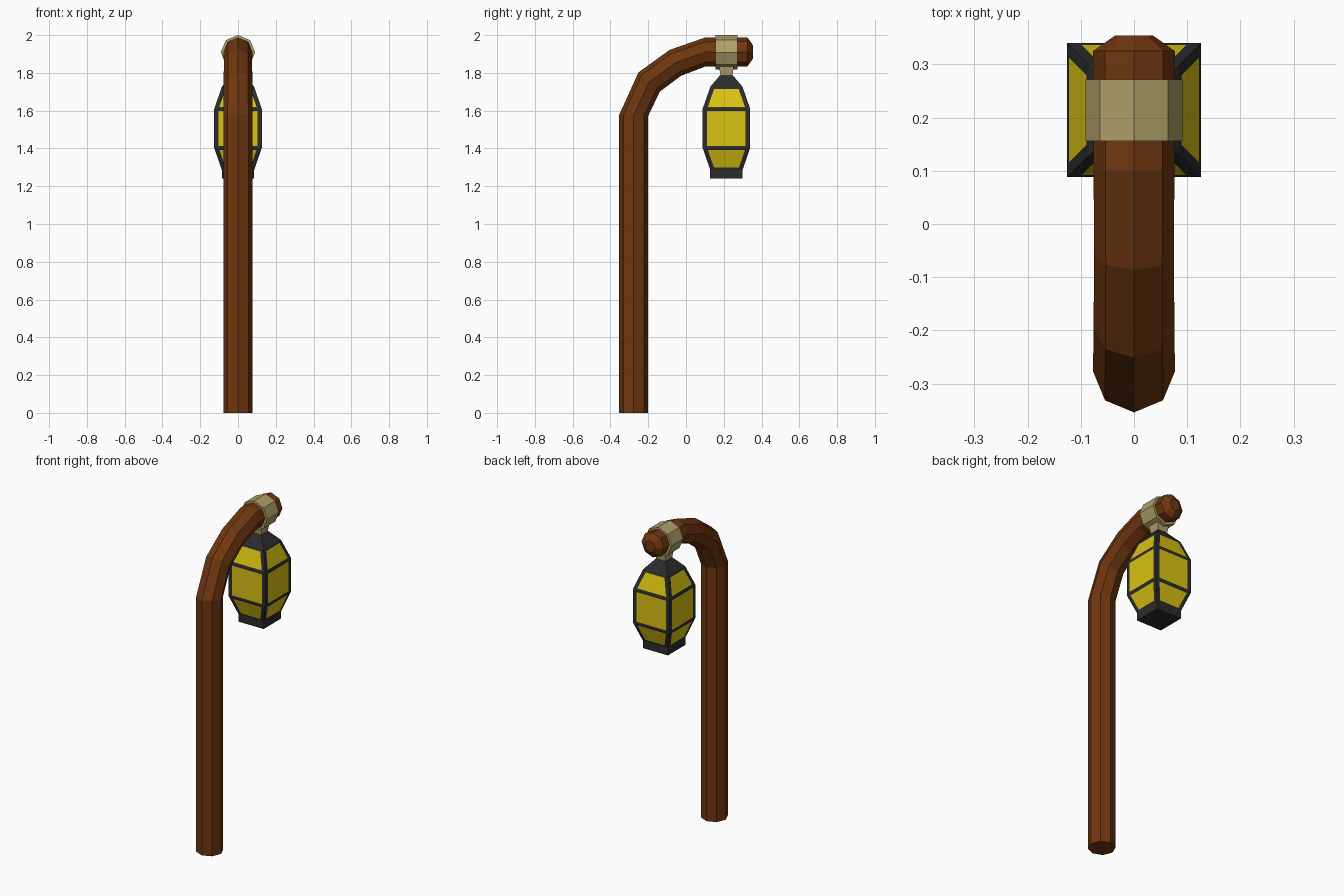
import bpy, bmesh, math
from mathutils import Vector

if "Cube" in bpy.data.objects:
    bpy.data.objects.remove(bpy.data.objects["Cube"])


def material(name, rgb):
    m = bpy.data.materials.new(name)
    m.diffuse_color = (*rgb, 1)
    m.use_nodes = True
    m.node_tree.nodes["Principled BSDF"].inputs["Base Color"].default_value = m.diffuse_color
    return m


wood = material("brown wood", (0.16, 0.038, 0.005))
tan = material("tan strap", (0.42, 0.35, 0.14))
iron = material("dark iron", (0.025, 0.025, 0.027))
glass = material("yellow glass", (0.70, 0.54, 0.006))


def finish(name, bm, mats):
    bmesh.ops.remove_doubles(bm, verts=bm.verts, dist=1e-5)
    bmesh.ops.recalc_face_normals(bm, faces=bm.faces)
    me = bpy.data.meshes.new(name)
    bm.to_mesh(me)
    bm.free()
    for m in mats:
        me.materials.append(m)
    ob = bpy.data.objects.new(name, me)
    bpy.context.collection.objects.link(ob)
    return ob


def loft(name, rings, mat):
    """Skin a list of point rings and cap both ends."""
    bm = bmesh.new()
    vs = [[bm.verts.new(p) for p in r] for r in rings]
    n = len(vs[0])
    for a, b in zip(vs, vs[1:]):
        for i in range(n):
            bm.faces.new((a[i], a[(i + 1) % n], b[(i + 1) % n], b[i]))
    bm.faces.new(vs[0])
    bm.faces.new(vs[-1])
    return finish(name, bm, [mat])


def octagon(y, z, r, tilt):
    """Ring across a path in the YZ plane; tilt is the path's angle above +y."""
    side = Vector((1, 0, 0))
    up = Vector((0, -math.sin(tilt), math.cos(tilt)))
    return [Vector((0, y, z)) + r * (side * math.cos(k * math.pi / 4) + up * math.sin(k * math.pi / 4))
            for k in range(8)]


LY = 0.214  # lantern centre in y


def square(h, z):
    return [Vector((sx * h, LY + sy * h, z)) for sx, sy in ((-1, -1), (1, -1), (1, 1), (-1, 1))]


# Bent post: y, z, radius, path angle
path = [(-0.277, 0, 0.077, 90), (-0.277, 1.575, 0.077, 88), (-0.195, 1.752, 0.076, 48),
        (-0.057, 1.853, 0.075, 23), (0.103, 1.911, 0.076, 2), (0.325, 1.911, 0.077, 0),
        (0.354, 1.911, 0.036, 0)]
loft("bent_post", [octagon(y, z, r, math.radians(t)) for y, z, r, t in path], wood)

# Strap round the arm and the hanger below it
loft("strap", [octagon(LY + d, 1.909, 0.091, 0) for d in (-0.058, 0.058)], tan)
loft("hanger", [square(h, z) for h, z in ((0.04, 1.84), (0.034, 1.80), (0.031, 1.78))], tan)

# Lantern roof and base
loft("lantern_roof", [square(h, z) for h, z in ((0.085, 1.727), (0.034, 1.787))], iron)
loft("lantern_base", [square(h, z) for h, z in ((0.086, 1.24), (0.086, 1.287))], iron)

# Lantern body: every wall gets an inset glass pane inside an iron frame
bm = bmesh.new()
profile = [(0.086, 1.287), (0.126, 1.403), (0.126, 1.609), (0.085, 1.727)]
for (h0, z0), (h1, z1) in zip(profile, profile[1:]):
    lo, hi = square(h0, z0), square(h1, z1)
    v = 0.011 / (z1 - z0)
    for i in range(4):
        a, b, c, d = lo[i], lo[(i + 1) % 4], hi[(i + 1) % 4], hi[i]

        def at(s, t):
            left, right = a.lerp(d, t), b.lerp(c, t)
            return left.lerp(right, 0.024 / (right - left).length if s == 0 else
                             1 - 0.024 / (right - left).length)
        outer = [bm.verts.new(p) for p in (a, b, c, d)]
        inner = [bm.verts.new(p) for p in (at(0, v), at(1, v), at(1, 1 - v), at(0, 1 - v))]
        for k in range(4):
            n = (k + 1) % 4
            bm.faces.new((outer[k], outer[n], inner[n], inner[k]))
        bm.faces.new(inner).material_index = 1
finish("lantern_body", bm, [iron, glass])
